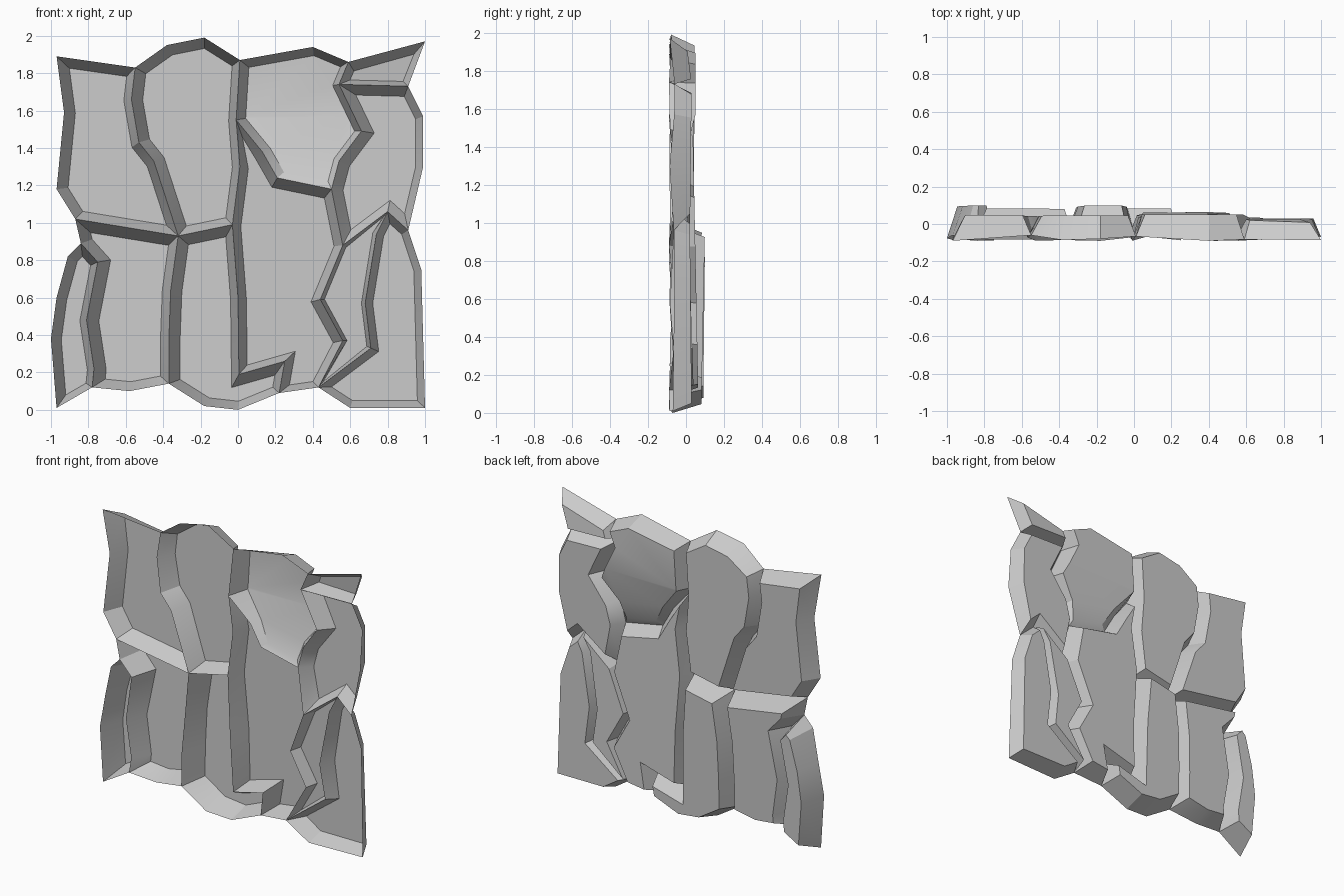
import bpy, bmesh, math
from mathutils import Vector

if "Cube" in bpy.data.objects:
    bpy.data.objects.remove(bpy.data.objects["Cube"])


def inset_ring(pts, w):
    """Mitred inward offset of a counter-clockwise outline."""
    out, n = [], len(pts)
    for i, p in enumerate(pts):
        a = (p - pts[i - 1]).normalized()
        b = (pts[(i + 1) % n] - p).normalized()
        na, nb = Vector((-a.y, a.x)), Vector((-b.y, b.x))
        m = (na + nb).normalized()
        out.append(p + m * w / max(m.dot(na), 0.5))
    return out


def slab(name, rim, w, top, bottom, shift=(0.01, -0.005), fold=None):
    """Open rock slab: groove outline (x, z[, y]) walled up to a raised face on +y.
    The face slopes from bottom to top depth; with 'fold' it only slopes below that height."""
    pts = [Vector(r[:2]) for r in rim]
    ys = [r[2] if len(r) > 2 else -0.075 + 0.015 * math.sin(9 * r[0] + 7 * r[1]) for r in rim]
    area = sum(pts[i - 1].x * p.y - p.x * pts[i - 1].y for i, p in enumerate(pts))
    if area < 0:
        pts.reverse()
        ys.reverse()
    zs = [p.y for p in pts]
    lo, hi = min(zs), fold or max(zs)
    bm = bmesh.new()
    outer = [bm.verts.new((p.x, y, p.y)) for p, y in zip(pts, ys)]
    inner = [bm.verts.new((p.x + shift[0], top, p.y + shift[1])) for p in inset_ring(pts, w)]
    n = len(pts)
    for i in range(n):
        j = (i + 1) % n
        bm.faces.new((outer[j], outer[i], inner[i], inner[j]))
    face = bm.faces.new(inner[::-1])
    if fold:
        geom = list(face.verts) + list(face.edges) + [face]
        bmesh.ops.bisect_plane(bm, geom=geom, plane_co=(0, 0, fold), plane_no=(0, 0, 1))
    for v in bm.verts:
        if v not in outer:
            t = min(1, (v.co.z - lo) / (hi - lo))
            v.co.y = bottom + (top - bottom) * t
    me = bpy.data.meshes.new(name)
    bm.to_mesh(me)
    bm.free()
    bpy.context.collection.objects.link(bpy.data.objects.new(name, me))


# Grooves shared by neighbouring slabs
upper_left_crack = [(-.55, 1.83), (-.57, 1.66), (-.53, 1.43), (-.45, 1.33), (-.32, .93)]
centre_crack_low = [(-.03, .99), (0, .6), (.005, .19), (.25, .26), (.22, .09)]
lower_left_crack = [(-.32, .93), (-.36, .64), (-.37, .37), (-.37, .14)]
edge_crack = [(-.75, .79), (-.81, .48), (-.77, .22), (-.78, .12)]
ledge = [(-.01, 1.55), (.13, 1.38, -.05), (.21, 1.24, -.05), (.50, 1.18, -.06)]
right_crack = [(.54, 1.74), (.66, 1.49), (.54, 1.33), (.50, 1.18, -.06)]
split = [(.80, 1.06), (.74, .94), (.68, .57), (.71, .33), (.43, .12)]

# Upper slabs
slab("upper_left_slab",
     upper_left_crack + [(-.87, 1.02), (-.97, 1.18), (-.93, 1.59), (-.97, 1.89)], .05, .05, .035)
slab("upper_middle_slab",
     upper_left_crack[::-1] + [(-.38, 1.95), (-.18, 1.99), (.01, 1.87), (-.01, 1.55),
                               (.01, 1.3), (-.03, .99)], .05, .045, .04)
slab("upper_centre_slab",
     [(.01, 1.87), (.40, 1.94), (.59, 1.86)] + right_crack + ledge[:3][::-1],
     .04, .05, -.05, fold=1.57)
slab("corner_slab", [(.59, 1.86), (1, 1.97), (.91, 1.73), (.54, 1.74)], .04, 0, .03,
     (0, -.015))
slab("upper_right_slab",
     right_crack[::-1] + [(.91, 1.73), (.99, 1.57), (.99, 1.3), (.91, .96), (.80, 1.06),
                          (.56, .88)], .05, .03, .02)

# Lower slabs
slab("lower_centre_slab",
     ledge + [(.56, .88), (.44, .59), (.56, .37), (.43, .12)] + centre_crack_low[::-1]
     + [(.01, 1.3)], .045, .035, .065, (0, -.01))
slab("lower_middle_slab",
     lower_left_crack[::-1] + centre_crack_low + [(0, 0, -.07), (-.18, .02)], .05, .10, .08)
slab("lower_left_slab",
     lower_left_crack + [(-.58, .10)] + edge_crack[::-1] + [(-.84, .89), (-.87, 1.02)],
     .055, .085, .06)
slab("left_edge_slab",
     edge_crack + [(-.97, .01), (-1, .38), (-.97, .6), (-.91, .82), (-.84, .89)], .045, .10, .09)
slab("lower_right_slab",
     split + [(.6, .01), (1, .01), (.98, .75), (.91, .96)], .04, .02, .03, (0, 0))
slab("split_wedge",
     split + [(.56, .37), (.44, .59), (.56, .88)], .02, .01, .04, (0, 0))

# Soft faces with crisp edges
bpy.ops.object.select_all(action='SELECT')
bpy.context.view_layer.objects.active = bpy.context.selected_objects[0]
bpy.ops.object.shade_smooth_by_angle(angle=math.radians(25))
